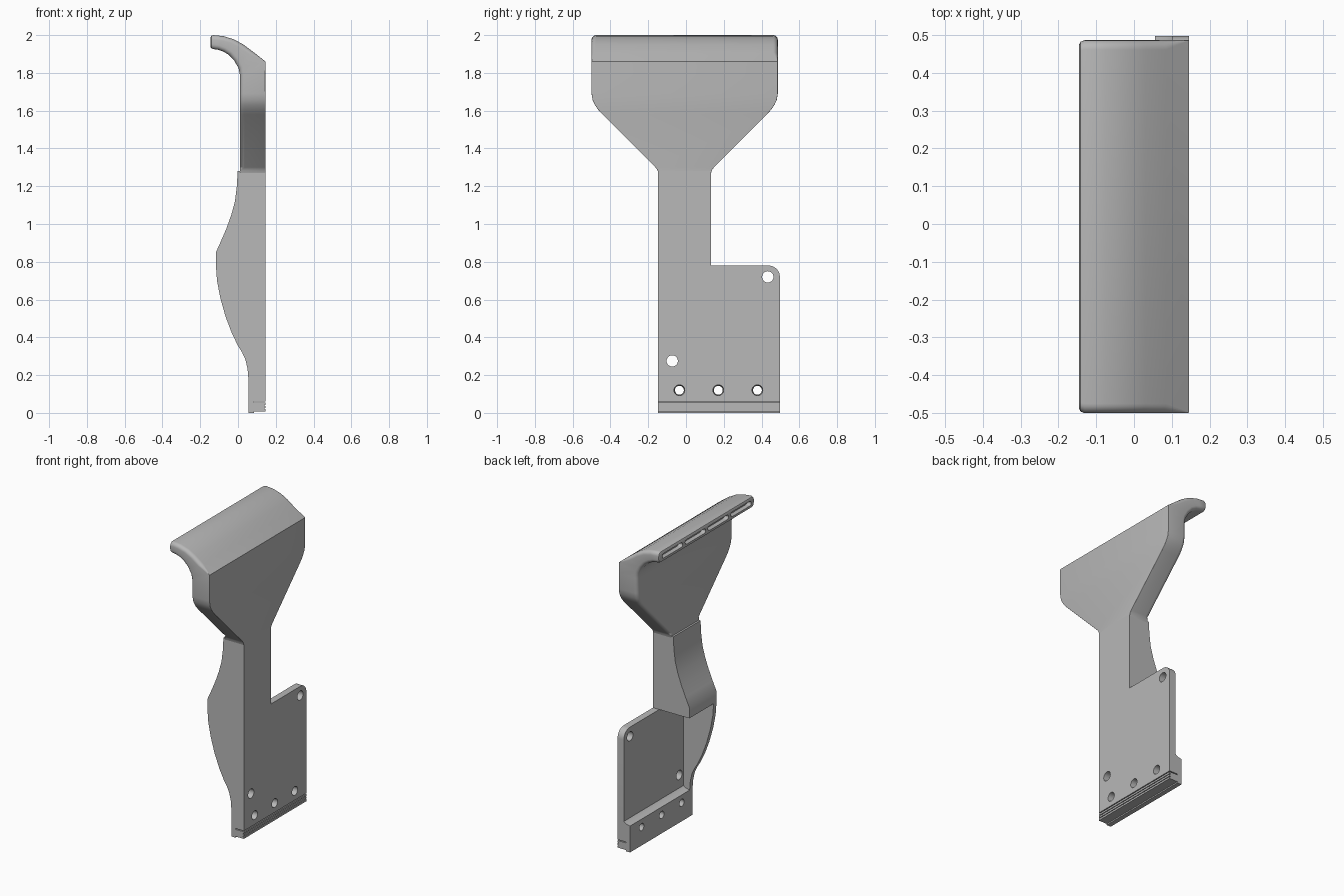
import bpy, bmesh
from math import pi, sin, cos, radians
from mathutils import Matrix

cube = bpy.data.objects.get("Cube")
if cube:
    bpy.data.objects.remove(cube, do_unlink=True)

GREY = (0.48, 0.48, 0.48, 1)
grey = bpy.data.materials.new("plain grey")
grey.use_nodes = True
grey.diffuse_color = GREY
grey.node_tree.nodes["Principled BSDF"].inputs["Base Color"].default_value = GREY

FRONT, REAR = 0.145, 0.055          # flat face and rail back, along x
Y0, Y1, WALL = -0.147, 0.497, -0.117
NECK_Y, MID_Y = 0.133, -0.007


def finish(name, bm):
    bmesh.ops.recalc_face_normals(bm, faces=bm.faces)
    mesh = bpy.data.meshes.new(name)
    bm.to_mesh(mesh)
    bm.free()
    mesh.materials.append(grey)
    obj = bpy.data.objects.new(name, mesh)
    bpy.context.collection.objects.link(obj)
    return obj


def loft(bm, rings):
    """Skin a list of closed rings and cap both ends."""
    rows = [[bm.verts.new(p) for p in ring] for ring in rings]
    n = len(rows[0])
    for a, b in zip(rows, rows[1:]):
        for i in range(n):
            j = (i + 1) % n
            bm.faces.new((a[i], a[j], b[j], b[i]))
    bm.faces.new(rows[0])
    bm.faces.new(rows[-1])


def prism_y(bm, xz, y0, y1):
    loft(bm, [[(x, y, z) for x, z in xz] for y in (y0, y1)])


def prism_x(bm, yz, x0, x1):
    loft(bm, [[(x, y, z) for y, z in yz] for x in (x0, x1)])


def arc(cx, cy, r, a0, a1, n):
    return [(cx + r * cos(radians(a0 + (a1 - a0) * i / n)),
             cy + r * sin(radians(a0 + (a1 - a0) * i / n))) for i in range(n + 1)]


def cut(obj, cutter):
    mod = obj.modifiers.new("cut", 'BOOLEAN')
    mod.operation = 'DIFFERENCE'
    mod.solver = 'EXACT'
    mod.object = cutter
    bpy.context.view_layer.objects.active = obj
    bpy.ops.object.modifier_apply(modifier=mod.name)


def smooth(obj):
    bpy.ops.object.select_all(action='DESELECT')
    obj.select_set(True)
    bpy.context.view_layer.objects.active = obj
    bpy.ops.object.shade_smooth_by_angle(angle=radians(32))


# Neck block with the upper half of the grip bulge
upper_curve = [(-0.002, 1.28), (-0.006, 1.2), (-0.016, 1.12), (-0.035, 1.05),
               (-0.06, 0.98), (-0.09, 0.91), (-0.117, 0.85), (-0.117, 0.78)]
bm = bmesh.new()
prism_y(bm, [(FRONT, 1.28)] + upper_curve + [(FRONT, 0.78)], Y0, NECK_Y)
neck = finish("neck", bm)

# Thin side wall carrying the lower half of the bulge
rabbet = [(REAR, 0), (0.085, 0), (0.085, 0.06), (FRONT, 0.06)]
lower_curve = [(-0.117, 0.78), (-0.111, 0.7), (-0.094, 0.61), (-0.066, 0.51),
               (-0.032, 0.42), (0, 0.355), (0.022, 0.32), (0.04, 0.28),
               (0.051, 0.23), (REAR, 0.18)]
bm = bmesh.new()
prism_y(bm, lower_curve + rabbet + [(FRONT, 0.78)], Y0, WALL)
side_wall = finish("side_wall", bm)

# Thin mounting plate with one rounded corner
bm = bmesh.new()
prism_x(bm, [(WALL, 0.19), (Y1, 0.19)] + arc(Y1 - 0.06, 0.72, 0.06, 0, 90, 10)
        + [(WALL, 0.78)], 0.1, FRONT)
plate = finish("mounting_plate", bm)

# Thick bottom rail with sloped top
bm = bmesh.new()
prism_y(bm, rabbet + [(FRONT, 0.19), (0.1, 0.19), (0.085, 0.178), (REAR, 0.172)], WALL, Y1)
rail = finish("bottom_rail", bm)

# Grooved strip seated in the rail's rabbet
teeth = [(0.085, 0.054)]
for i in range(3):
    top = 0.054 - i * 0.017
    teeth += [(FRONT, top), (FRONT, top - 0.012),
              (FRONT - 0.006, top - 0.012), (FRONT - 0.006, top - 0.017)]
teeth = teeth[:-2] + [(0.085, 0.008)]
bm = bmesh.new()
prism_y(bm, teeth, Y0, Y1)
strip = finish("grooved_strip", bm)

# Screw holes through plate and rail
bm = bmesh.new()
holes = [(0.433, 0.72, 0.03, 0.03), (-0.073, 0.275, 0.03, 0.03)]
holes += [(y, 0.12, 0.022, 0.03) for y in (-0.035, 0.171, 0.378)]
for y, z, r_back, r_front in holes:
    bmesh.ops.create_cone(
        bm, cap_ends=True, segments=28, radius1=r_back, radius2=r_front, depth=0.14,
        matrix=Matrix.Translation((0.1, y, z)) @ Matrix.Rotation(pi / 2, 4, 'Y'))
hole_cutter = finish("hole_cutter", bm)
hole_cutter.hide_render = True
cut(plate, hole_cutter)
cut(rail, hole_cutter)
bpy.data.objects.remove(hole_cutter, do_unlink=True)


# Flared paddle curling into a hook: outer point, inner point, half width, fillets
def section(outer, inner, w, r_in, r_out):
    (ox, oz), (ix, iz) = outer, inner
    t = ((ox - ix) ** 2 + (oz - iz) ** 2) ** 0.5
    half = arc(w - r_out, t - r_out, r_out, 90, 0, 5) + arc(w - r_in, r_in, r_in, 0, -90, 5)
    flat = half + [(-y, d) for y, d in reversed(half)]
    return [(ix + (ox - ix) * d / t, MID_Y + y, iz + (oz - iz) * d / t) for y, d in flat]


rings = []
flare = [(1.27, 0.14), (1.285, 0.144), (1.3, 0.155), (1.58, 0.435), (1.605, 0.458),
         (1.63, 0.475), (1.655, 0.487), (1.69, 0.493), (1.79, 0.493)]
for z, w in flare:
    rings.append(section((FRONT, z), (0.01, z), w, 0.004 if z < 1.29 else 0.025, 0.002))
hook = [((FRONT, 1.86), (0.003, 1.825)), ((0.085, 1.908), (-0.02, 1.865)),
        ((0.03, 1.949), (-0.05, 1.897)), ((-0.02, 1.977), (-0.08, 1.914)),
        ((-0.075, 1.994), (-0.108, 1.923)), ((-0.13, 2.0), (-0.132, 1.926))]
for i, (o, n) in enumerate(hook):
    rings.append(section(o, n, 0.493, 0.025, 0.025 if i else 0.002))
rings.append(section((-0.141, 1.996), (-0.141, 1.93), 0.489, 0.023, 0.023))
rings.append(section((-0.145, 1.989), (-0.145, 1.937), 0.482, 0.02, 0.02))
bm = bmesh.new()
loft(bm, rings)
paddle = finish("paddle_and_hook", bm)

# Four rounded slots sunk into the hook's end
bm = bmesh.new()
for i in range(4):
    y = MID_Y + (i - 1.5) * 0.235
    prism_x(bm, arc(y + 0.09, 1.963, 0.015, -90, 90, 8)
            + arc(y - 0.09, 1.963, 0.015, 90, 270, 8), -0.17, -0.115)
slot_cutter = finish("slot_cutter", bm)
slot_cutter.hide_render = True
cut(paddle, slot_cutter)
bpy.data.objects.remove(slot_cutter, do_unlink=True)

for part in (neck, side_wall, plate, rail, strip, paddle):
    smooth(part)
